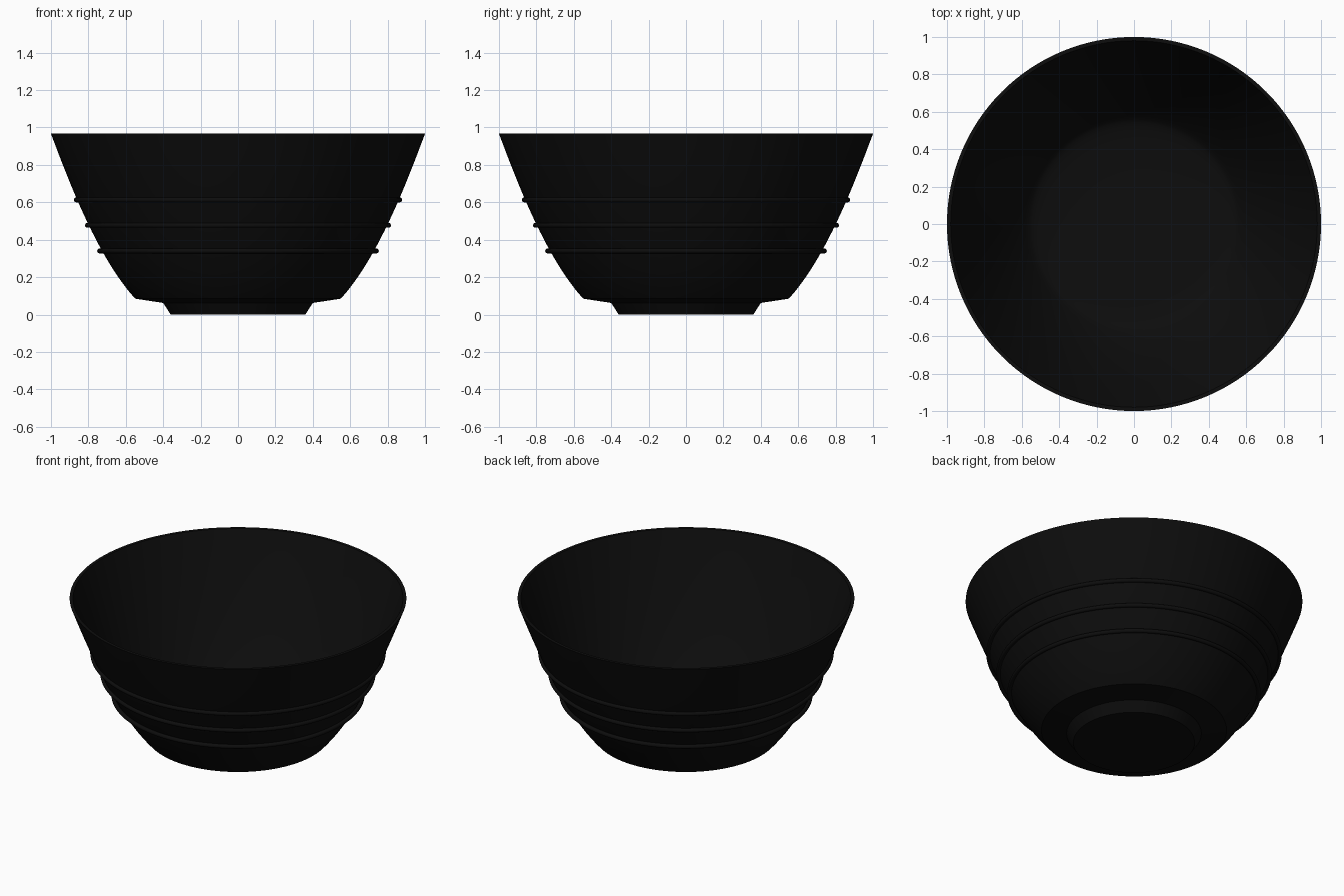
import bpy, bmesh, math
from mathutils import Vector
from mathutils.geometry import interpolate_bezier

SEGMENTS = 128

if "Cube" in bpy.data.objects:
    bpy.data.objects.remove(bpy.data.objects["Cube"])

# Single glaze colour
glaze = bpy.data.materials.new("black_glaze")
glaze.use_nodes = True
colour = (0.004, 0.004, 0.004, 1)
glaze.diffuse_color = colour
glaze.node_tree.nodes["Principled BSDF"].inputs["Base Color"].default_value = colour


def curve(start, handle_a, handle_b, end, steps):
    """Points (radius, height) along a bezier."""
    pts = [Vector((r, 0, z)) for r, z in (start, handle_a, handle_b, end)]
    return [(p.x, p.z) for p in interpolate_bezier(*pts, steps)]


def finish(obj):
    obj.data.materials.append(glaze)
    bpy.ops.object.select_all(action="DESELECT")
    obj.select_set(True)
    bpy.context.view_layer.objects.active = obj
    bpy.ops.object.shade_smooth_by_angle(angle=math.radians(25))


def lathe(name, profile):
    """Spin a (radius, height) profile around the z axis."""
    bm = bmesh.new()
    verts = [bm.verts.new((r, 0, z)) for r, z in profile]
    edges = [bm.edges.new(pair) for pair in zip(verts, verts[1:])]
    bmesh.ops.spin(bm, geom=verts + edges, cent=(0, 0, 0), axis=(0, 0, 1),
                   angle=math.tau, steps=SEGMENTS)
    bmesh.ops.remove_doubles(bm, verts=bm.verts, dist=0.0001)
    bmesh.ops.recalc_face_normals(bm, faces=bm.faces)
    mesh = bpy.data.meshes.new(name)
    bm.to_mesh(mesh)
    bm.free()
    obj = bpy.data.objects.new(name, mesh)
    bpy.context.collection.objects.link(obj)
    finish(obj)


# Bowl: foot and underside, outer wall, inner wall, rounded floor
foot = [(0, 0), (0.36, 0), (0.4, 0.062)]
outer = curve((0.55, 0.085), (0.75, 0.305), (0.9, 0.7), (1, 0.967), 24)
inner = curve((0.98, 0.967), (0.88, 0.7), (0.73, 0.32), (0.56, 0.13), 24)
floor = curve((0.56, 0.13), (0.52, 0.09), (0.3, 0.09), (0, 0.09), 12)
lathe("bowl", foot + outer + inner + floor[1:])

# Raised bands around the outside
for name, radius, height in (("lower_band", 0.74, 0.34),
                             ("middle_band", 0.805, 0.477),
                             ("upper_band", 0.865, 0.613)):
    bpy.ops.mesh.primitive_torus_add(location=(0, 0, height), major_radius=radius,
                                     minor_radius=0.013, major_segments=SEGMENTS,
                                     minor_segments=16)
    band = bpy.context.object
    band.name = name
    finish(band)
